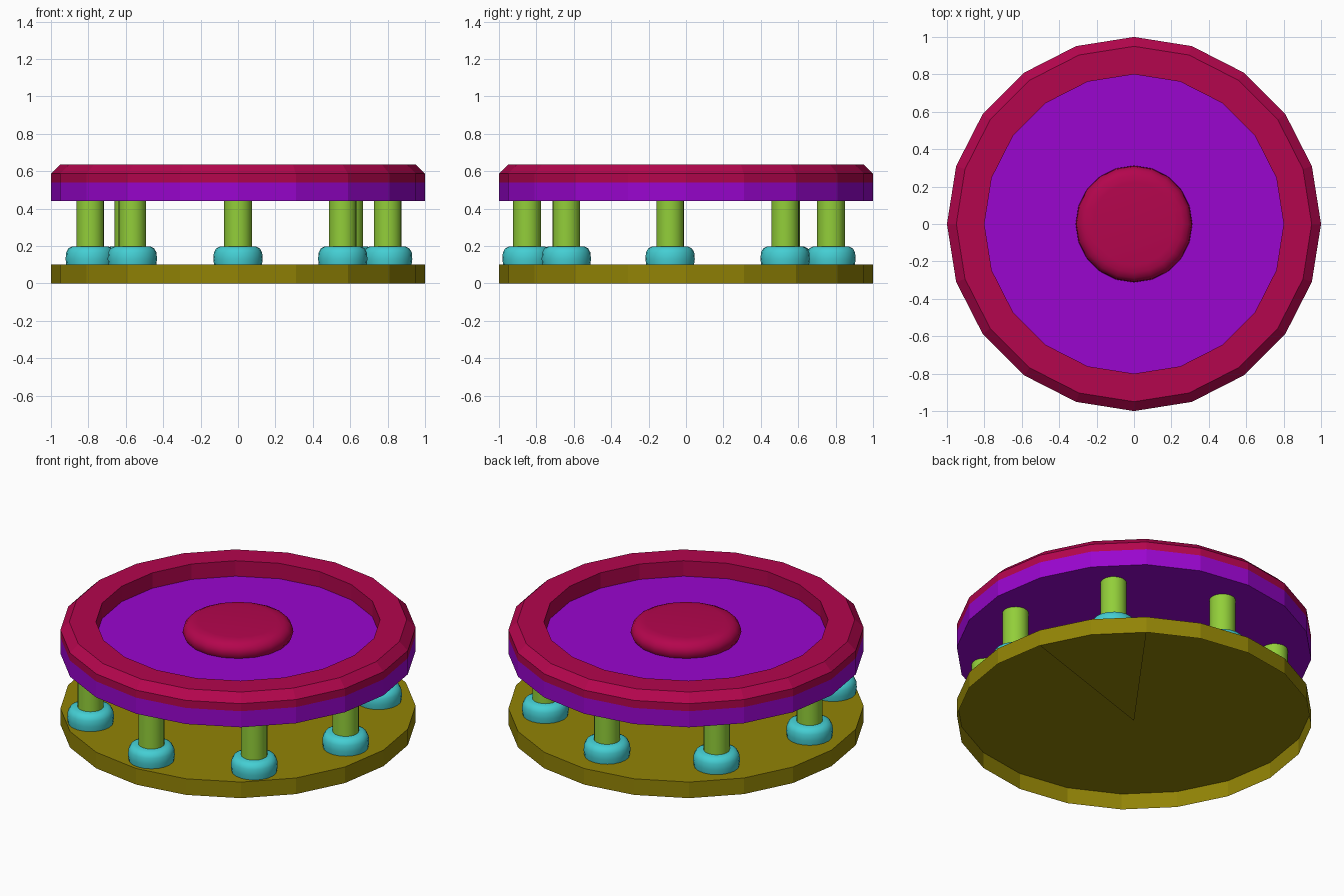
import bpy, bmesh
from math import cos, sin, radians, tau

if "Cube" in bpy.data.objects:
    bpy.data.objects.remove(bpy.data.objects["Cube"])


def material(name, rgb):
    m = bpy.data.materials.new(name)
    m.diffuse_color = [(c / 255) ** 2.2 for c in rgb] + [1]
    m.use_nodes = True
    m.node_tree.nodes["Principled BSDF"].inputs["Base Color"].default_value = m.diffuse_color
    return m


GOLD = material("gold", (144, 130, 14))
CYAN = material("cyan", (70, 205, 210))
GREEN = material("green", (145, 205, 60))
PURPLE = material("purple", (152, 14, 205))
RED = material("red", (178, 14, 78))


def finish(name, bm, mat, location, smooth):
    me = bpy.data.meshes.new(name)
    bm.to_mesh(me)
    bm.free()
    me.materials.append(mat)
    ob = bpy.data.objects.new(name, me)
    ob.location = location
    bpy.context.collection.objects.link(ob)
    if smooth:
        bpy.ops.object.select_all(action='DESELECT')
        ob.select_set(True)
        bpy.context.view_layer.objects.active = ob
        bpy.ops.object.shade_smooth_by_angle(angle=radians(smooth))
    return ob


def lathe(name, profile, mat, sides=20, location=(0, 0, 0), smooth=0,
          closed=False, bottom=False, top=False):
    """Revolve (radius, z) points listed bottom to top on the outside."""
    bm = bmesh.new()
    rings = [[bm.verts.new((r * cos(tau * i / sides), r * sin(tau * i / sides), z))
              for i in range(sides)] for r, z in profile]
    pairs = list(zip(rings, rings[1:]))
    if closed:
        pairs.append((rings[-1], rings[0]))
    for a, b in pairs:
        for i in range(sides):
            j = (i + 1) % sides
            bm.faces.new((a[i], a[j], b[j], b[i]))
    if bottom:
        bm.faces.new(rings[0][::-1])
    if top:
        bm.faces.new(rings[-1])
    return finish(name, bm, mat, location, smooth)


# Base: hollow drum, open below
lathe("base", [(1, 0), (1, 0.1)], GOLD, top=True)

# Small wedge panel closing two sides of the base underneath
bm = bmesh.new()
pts = [(0, 0, 0)] + [(cos(radians(a)), sin(radians(a)), 0) for a in (54, 36, 18)]
bm.faces.new([bm.verts.new(p) for p in pts])
finish("base_wedge", bm, GOLD, (0, 0, 0), 0)

# Eight columns with rounded feet
COLUMNS = [(0.80, -0.085), (0.595, 0.53), (0, 0.775), (-0.585, 0.535),
           (-0.79, -0.085), (-0.565, -0.64), (0, -0.85), (0.56, -0.64)]
for n, (x, y) in enumerate(COLUMNS, 1):
    lathe(f"column_foot_{n}", [(0.128, 0.1), (0.132, 0.13), (0.129, 0.165),
                               (0.117, 0.187), (0.095, 0.198)],
          CYAN, 20, (x, y, 0), 35, top=True)
    lathe(f"column_shaft_{n}", [(0.074, 0.195), (0.074, 0.44)],
          GREEN, 20, (x, y, 0), 35)

# Upper deck
lathe("deck", [(1, 0.44), (1, 0.54)], PURPLE, bottom=True, top=True)

# Raised rim with chamfered outer edge
lathe("rim", [(0.8, 0.54), (1, 0.54), (1, 0.587), (0.95, 0.636), (0.8, 0.636)],
      RED, closed=True)

# Rounded button in the middle of the deck
lathe("centre_button", [(0.298, 0.54), (0.312, 0.565), (0.307, 0.595),
                        (0.29, 0.618), (0.26, 0.632), (0.22, 0.636)],
      RED, smooth=50, top=True)
